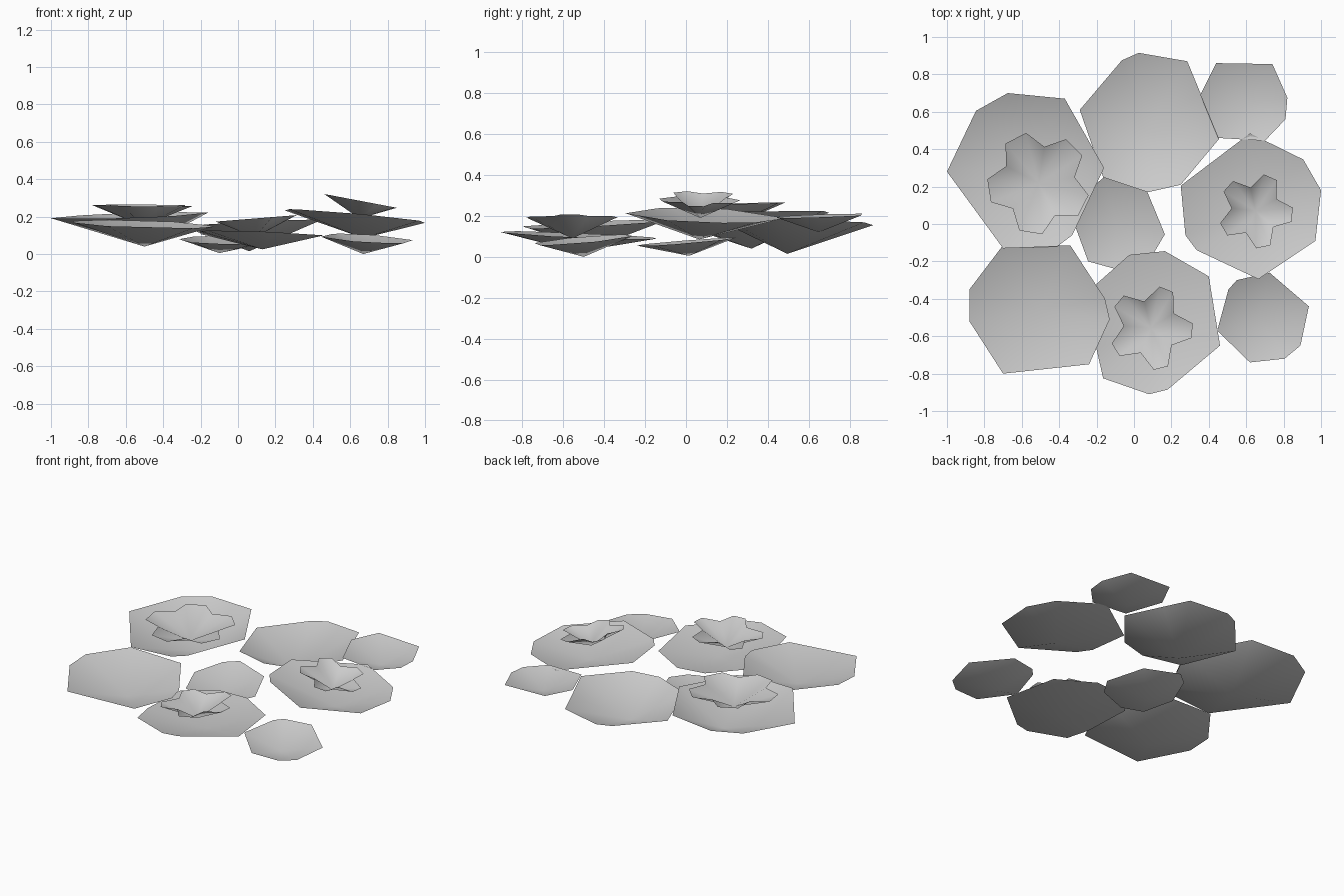
import bpy, bmesh, math

if "Cube" in bpy.data.objects:
    bpy.data.objects.remove(bpy.data.objects["Cube"])

grey = bpy.data.materials.new("plain grey")
grey.diffuse_color = (0.6, 0.6, 0.6, 1)
grey.use_nodes = True
grey.node_tree.nodes["Principled BSDF"].inputs["Base Color"].default_value = grey.diffuse_color


def cone_sheet(name, rim, centre, plane):
    """Shallow open cone: rim lies on a tilted plane, fanned to the centre."""
    cx, cy, cz = centre
    height, slope_x, slope_y = plane
    bm = bmesh.new()
    tip = bm.verts.new((cx, cy, cz))
    ring = [bm.verts.new((x, y, height + slope_x * (x - cx) + slope_y * (y - cy)))
            for x, y in rim]
    for i, v in enumerate(ring):
        bm.faces.new((tip, v, ring[(i + 1) % len(ring)]))
    for f in bm.faces:
        f.normal_update()
        if f.normal.z < 0:
            f.normal_flip()
        f.smooth = True
    mesh = bpy.data.meshes.new(name)
    bm.to_mesh(mesh)
    bm.free()
    mesh.materials.append(grey)
    bpy.context.collection.objects.link(bpy.data.objects.new(name, mesh))


def star(cx, cy, start, tip_r, notch_r, half_width):
    """Five blunt petals, each with two shoulders, and a notch between them."""
    pts = []
    for i in range(5):
        a = start + 72 * i
        for deg, r in ((a - half_width, tip_r), (a + half_width, tip_r), (a + 36, notch_r)):
            t = math.radians(deg)
            pts.append((cx + r * math.cos(t), cy + r * math.sin(t)))
    return pts


# Floating leaves: rim outline, low centre, rim height and tilt
cone_sheet("left_leaf",
           [(-1, .28), (-.845, .605), (-.675, .70), (-.37, .67), (-.16, .30),
            (-.33, -.06), (-.41, -.12), (-.70, -.13)],
           (-.5, .32, .04), (.21, .035, .03))
cone_sheet("back_leaf",
           [(-.29, .61), (-.065, .875), (.025, .915), (.285, .87), (.355, .70),
            (.455, .455), (.25, .21), (.075, .17), (-.165, .25)],
           (.06, .495, .015), (.165, .05, -.02))
cone_sheet("back_right_leaf",
           [(.355, .69), (.44, .86), (.74, .855), (.82, .675), (.81, .56),
            (.70, .445), (.45, .46)],
           (.6, .65, .12), (.20, -.03, .03))
cone_sheet("middle_leaf",
           [(-.16, .25), (.07, .175), (.165, -.055), (.10, -.165), (-.10, -.24),
            (-.245, -.20), (-.315, -.01), (-.24, .185)],
           (-.1, .015, .005), (.075, -.03, .08))
cone_sheet("front_left_leaf",
           [(-.88, -.35), (-.88, -.52), (-.70, -.80), (-.24, -.75), (-.13, -.51),
            (-.155, -.40), (-.34, -.115), (-.705, -.12)],
           (-.5, -.46, .04), (.16, -.03, .05))
cone_sheet("front_leaf",
           [(-.2, -.32), (-.025, -.165), (.165, -.145), (.40, -.28), (.46, -.65),
            (.18, -.885), (.08, -.91), (-.165, -.825), (-.2, -.67)],
           (.13, -.53, .025), (.105, -.03, -.04))
cone_sheet("right_leaf",
           [(.62, .485), (.905, .345), (1, .18), (.97, -.09), (.665, -.295),
            (.335, -.14), (.275, -.06), (.25, .205)],
           (.67, .065, .085), (.20, -.09, -.035))
cone_sheet("front_right_leaf",
           [(.445, -.57), (.505, -.35), (.55, -.30), (.725, -.26), (.935, -.44),
            (.89, -.65), (.805, -.72), (.62, -.74)],
           (.67, -.5, 0), (.085, -.06, .085))

# Star-shaped flowers above three of the leaves
for name, centre, start, tip_r, notch_r, width, plane in (
        ("left_flower", (-.51, .22, .15), 45, .275, .195, 13, (.26, -.01, .02)),
        ("front_flower", (.09, -.555, .09), -4, .225, .145, 10, (.19, .08, 0)),
        ("right_flower", (.65, .07, .19), -6, .2, .128, 11, (.285, -.19, 0))):
    cone_sheet(name, star(*centre[:2], start, tip_r, notch_r, width), centre, plane)
